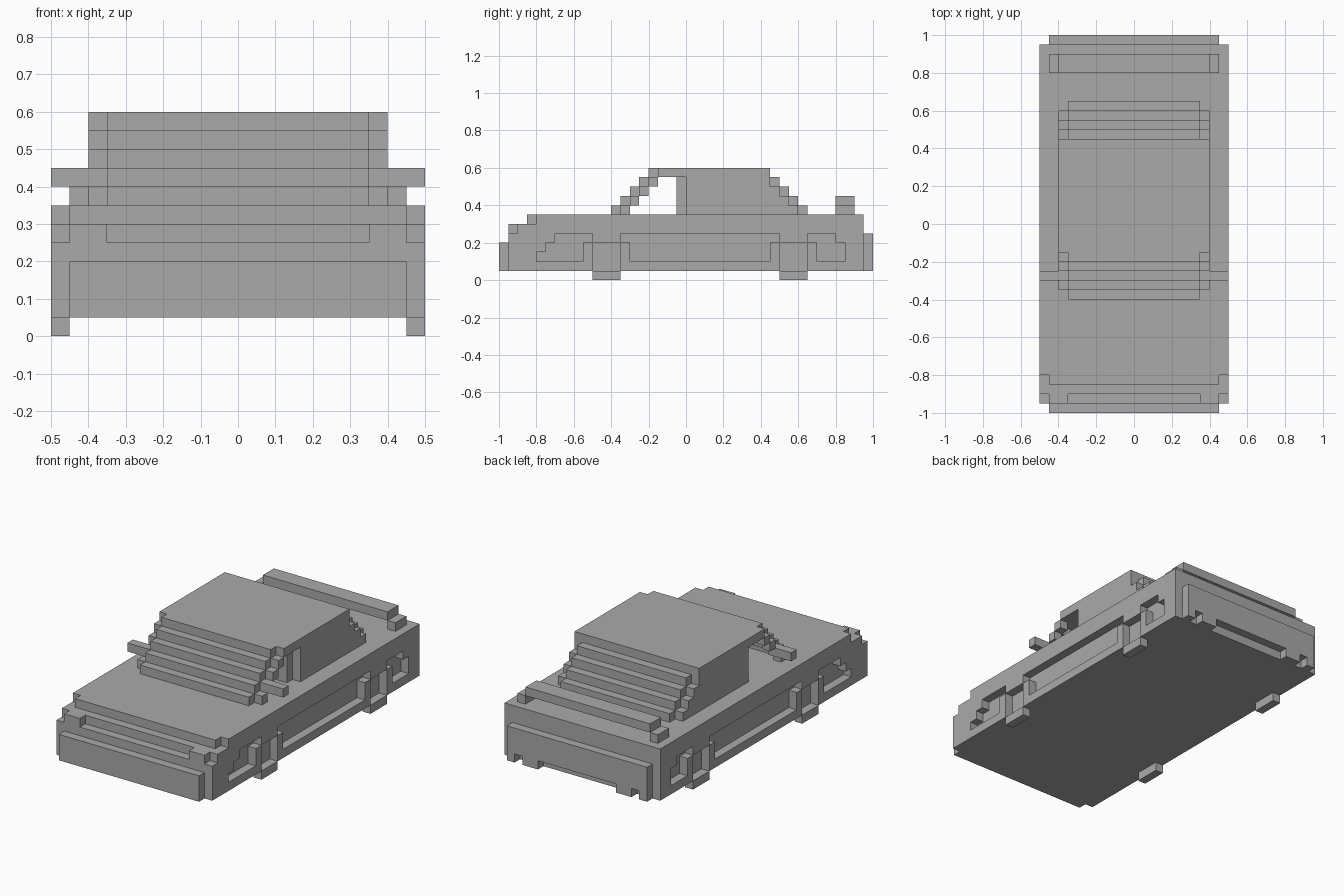
import bpy
import bmesh

UNIT = 0.05  # edge of one building block

default_cube = bpy.data.objects.get("Cube")
if default_cube:
    bpy.data.objects.remove(default_cube, do_unlink=True)

grey = bpy.data.materials.new("plain_grey")
grey.use_nodes = True
colour = (0.4, 0.4, 0.4, 1)
grey.diffuse_color = colour
grey.node_tree.nodes["Principled BSDF"].inputs["Base Color"].default_value = colour


def block_cells(boxes):
    """Cells covered by boxes (x0, x1, y0, y1, z0, z1), mirrored across x."""
    cells = set()
    for x0, x1, y0, y1, z0, z1 in boxes:
        for x in range(x0, x1):
            for y in range(y0, y1):
                for z in range(z0, z1):
                    cells.update({(x, y, z), (-1 - x, y, z)})
    return cells


def make_part(name, boxes, cuts=()):
    """Build the outer skin of the boxes minus the cuts as one object."""
    cells = block_cells(boxes) - block_cells(cuts)
    bm = bmesh.new()
    corners = {}

    def corner(point):
        if point not in corners:
            corners[point] = bm.verts.new([c * UNIT for c in point])
        return corners[point]

    for cell in cells:
        for axis in range(3):
            for side in (0, 1):
                neighbour = list(cell)
                neighbour[axis] += 2 * side - 1
                if tuple(neighbour) in cells:
                    continue
                u, v = (axis + 1) % 3, (axis + 2) % 3
                loop = []
                for du, dv in ((0, 0), (1, 0), (1, 1), (0, 1)):
                    point = list(cell)
                    point[axis] += side
                    point[u] += du
                    point[v] += dv
                    loop.append(corner(tuple(point)))
                bm.faces.new(loop if side else loop[::-1])
    bmesh.ops.dissolve_limit(bm, angle_limit=0.01, verts=bm.verts[:], edges=bm.edges[:])
    mesh = bpy.data.meshes.new(name)
    bm.to_mesh(mesh)
    bm.free()
    mesh.materials.append(grey)
    part = bpy.data.objects.new(name, mesh)
    bpy.context.collection.objects.link(part)
    return part


# Wheel positions along the length
wheel_spans = [(-10, -7), (10, 13)]

# Body cuts: grille and headlight corners
body_cuts = [(0, 7, -19, -18, 5, 6), (9, 10, -19, -18, 5, 6)]
# Body cuts: stepped side recesses (y0, y1, z0, z1)
side_recesses = [
    (-16, -11, 2, 3), (-15, -11, 3, 4), (-14, -10, 4, 5),
    (-6, 9, 2, 4), (-7, 10, 4, 5),
    (14, 17, 2, 4), (13, 16, 4, 5),
]
body_cuts += [(9, 10, *recess) for recess in side_recesses]
# Body cuts: wheel arches
body_cuts += [(9, 10, *span, 1, 4) for span in wheel_spans]

make_part("body", [(0, 10, -19, 19, 1, 6), (0, 9, -17, -16, 6, 7),
                   (0, 10, -16, 19, 6, 7)], body_cuts)
make_part("wheels", [(9, 10, *span, 0, 1) for span in wheel_spans])

# Bumpers, the rear one notched along its lower edge
make_part("front_bumper", [(0, 9, -20, -19, 1, 4)])
make_part("rear_bumper", [(0, 9, 19, 20, 1, 5)],
          [(0, 5, 19, 20, 1, 2), (7, 8, 19, 20, 1, 2)])

# Cabin: slanted screen, set-back pillars, roof and stepped rear
windscreen, pillars, rear_cabin = [], [], []
for step in range(5):
    low, high = 7 + step, 8 + step
    windscreen.append((0, 7, step - 8, step - 7, low, high))
    pillars.append((7, 8, step - 7, step - 6, low, high))
    rear_cabin.append((0, 7, 0, 13 - step, low, high))
    rear_cabin.append((7, 8, 0, max(12 - step, 9), low, high))
roof = [(0, 8, -3, 0, 11, 12)]
seat_wall = [(0, 7, -1, 0, 7, 11)]
make_part("cabin", windscreen + pillars + roof + seat_wall + rear_cabin)

# Side mirrors
make_part("side_mirrors", [(8, 10, -6, -5, 8, 9)])

# Rear wing raised on two end posts
make_part("rear_wing", [(0, 8, 16, 18, 8, 9)])
make_part("wing_posts", [(8, 9, 16, 18, 7, 8)])
